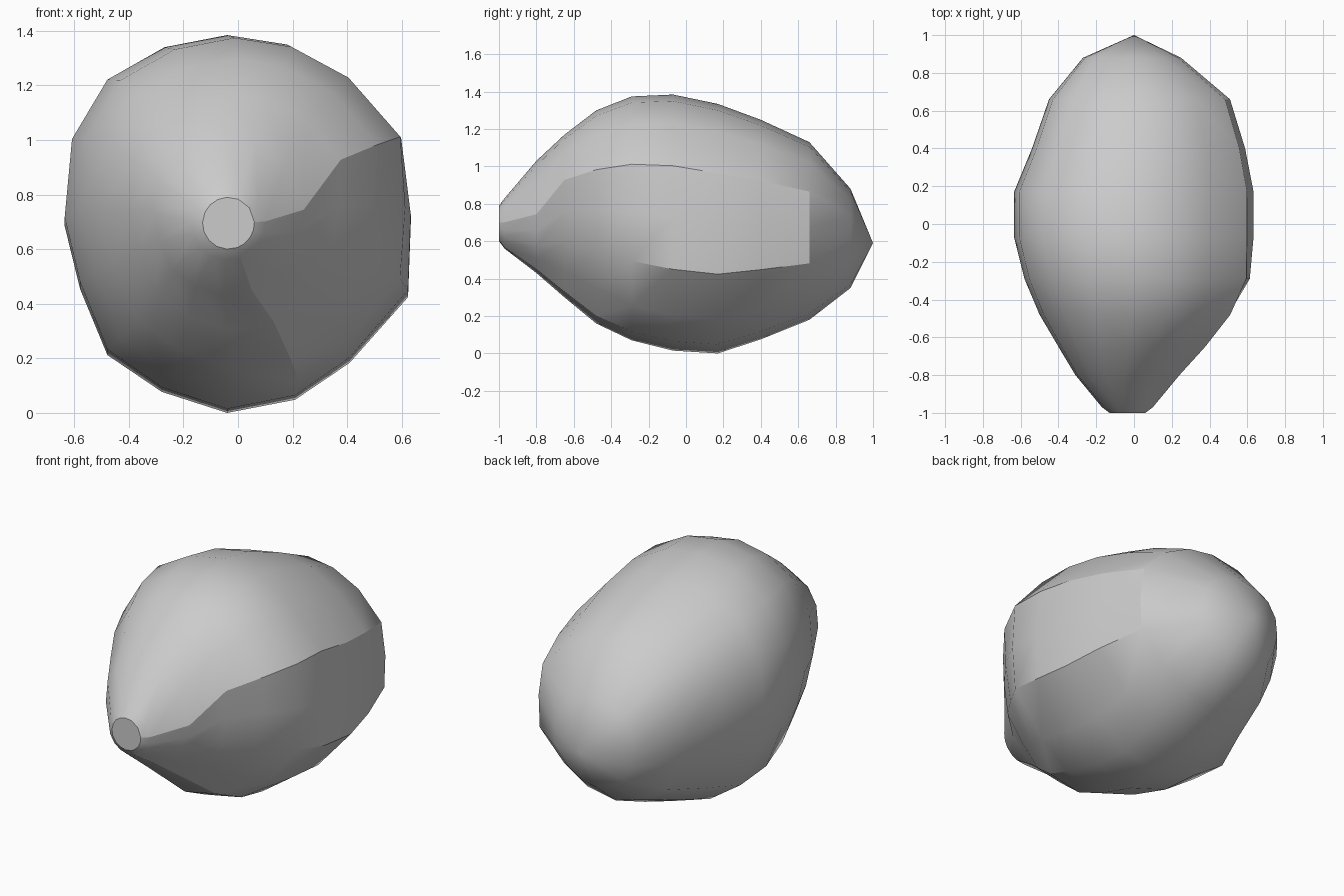
import bpy, bmesh, math

cube = bpy.data.objects.get("Cube")
if cube:
    bpy.data.objects.remove(cube, do_unlink=True)

# Grey shell colour
grey = bpy.data.materials.new("plain_grey")
grey.use_nodes = True
colour = (0.6, 0.6, 0.6, 1)
grey.diffuse_color = colour
grey.node_tree.nodes["Principled BSDF"].inputs["Base Color"].default_value = colour

# Stations along the body: y, x min, x max, z min, z max
stations = [
    (-1.0, -.13, .06, .60, .79), (-.97, -.17, .10, .56, .83),
    (-.80, -.31, .23, .43, 1.03), (-.65, -.40, .40, .30, 1.17),
    (-.48, -.50, .54, .16, 1.30), (-.29, -.58, .63, .07, 1.375),
    (-.07, -.635, .635, .015, 1.385), (.17, -.635, .635, 0, 1.335),
    (.40, -.54, .59, .075, 1.25), (.66, -.45, .51, .18, 1.13),
    (.88, -.27, .25, .35, .88)]

# Cross-section at the widest place, anticlockwise from the +x side
section = [(.635, .72), (.60, 1.0), (.40, 1.23), (.18, 1.35), (-.04, 1.385),
           (-.27, 1.34), (-.48, 1.22), (-.61, 1.0), (-.637, .71), (-.58, .47),
           (-.48, .22), (-.28, .08), (-.04, 0), (.21, .05), (.41, .19), (.625, .44)]
unit = [(x / .637, (z - .693) / .693) for x, z in section]
SIDES = len(unit)
UPPER, LOWER = 1, 13                      # the two main ridge columns


def bend(angle):
    """Lower the upper ridge close to the tip."""
    low, ridge, top, target = -70, 27, 90, 4
    if low < angle <= ridge:
        return low + (angle - low) * (target - low) / (ridge - low)
    if ridge < angle < top:
        return target + (angle - ridge) * (top - target) / (top - ridge)
    return angle


def ring_points(station):
    y, x0, x1, z0, z1 = station
    pts = []
    for u, v in unit:
        if y < -.7:
            a = math.radians(bend(math.degrees(math.atan2(v, u))))
            r = 1 if y < -.9 else math.hypot(u, v)
            u, v = r * math.cos(a), r * math.sin(a)
        pts.append([(x0 + x1) / 2 + (x1 - x0) / 2 * u, y,
                    (z0 + z1) / 2 + (z1 - z0) / 2 * v])
    # Flatten the lower +x flank between its ridges near the front
    if -.9 < y < -.2:
        pull = .35 if y < -.4 else .12
        a, b = pts[LOWER], pts[UPPER]
        for k, col in enumerate((14, 15, 0)):
            t = (k + 1) / 4
            for i in (0, 2):
                chord = a[i] + (b[i] - a[i]) * t
                pts[col][i] += (chord - pts[col][i]) * pull
    return pts


# Body: lofted rings, a round flat tip at the front and a point at the back
bm = bmesh.new()
rings = [[bm.verts.new(p) for p in ring_points(s)] for s in stations]
apex = bm.verts.new((0, 1, .59))
bm.faces.new(rings[0])
for a, b in zip(rings, rings[1:]):
    for i in range(SIDES):
        j = (i + 1) % SIDES
        bm.faces.new((a[i], a[j], b[j], b[i]))
for i in range(SIDES):
    bm.faces.new((rings[-1][i], rings[-1][(i + 1) % SIDES], apex))
bmesh.ops.recalc_face_normals(bm, faces=bm.faces)
mesh = bpy.data.meshes.new("body")
bm.to_mesh(mesh)
bm.free()
mesh.materials.append(grey)
body = bpy.data.objects.new("body", mesh)
bpy.context.collection.objects.link(body)

# Smooth shading, with creases along the ridges
bpy.context.view_layer.objects.active = body
body.select_set(True)
bpy.ops.object.shade_smooth_by_angle(angle=math.radians(32))
for edge in mesh.edges:
    a, b = edge.vertices
    if max(a, b) >= SIDES * len(rings):
        continue
    if a % SIDES == b % SIDES and (
            (a % SIDES == UPPER and max(a, b) < SIDES * 9)
            or (a % SIDES == LOWER and max(a, b) < SIDES * 6)):
        edge.use_edge_sharp = True
